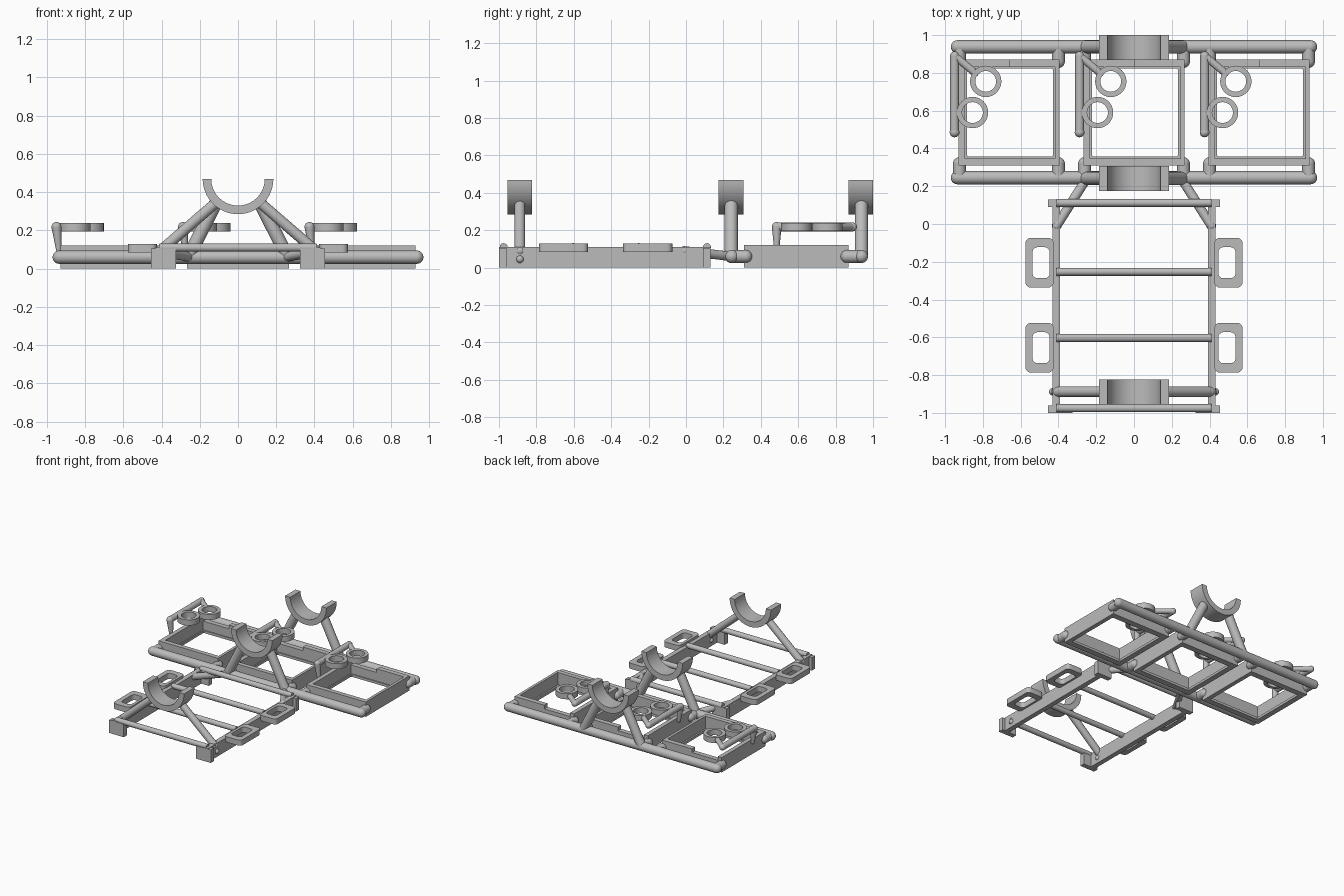
import bpy, bmesh, math
from mathutils import Vector

if "Cube" in bpy.data.objects:
    bpy.data.objects.remove(bpy.data.objects["Cube"])

grey = bpy.data.materials.new("plain grey")
grey.diffuse_color = (0.5, 0.5, 0.5, 1)
grey.use_nodes = True
grey.node_tree.nodes["Principled BSDF"].inputs["Base Color"].default_value = grey.diffuse_color


def finish(name, bm, smooth=False):
    bmesh.ops.recalc_face_normals(bm, faces=bm.faces)
    me = bpy.data.meshes.new(name)
    bm.to_mesh(me)
    bm.free()
    ob = bpy.data.objects.new(name, me)
    bpy.context.collection.objects.link(ob)
    me.materials.append(grey)
    if smooth:
        bpy.ops.object.select_all(action='DESELECT')
        ob.select_set(True)
        bpy.context.view_layer.objects.active = ob
        bpy.ops.object.shade_smooth_by_angle(angle=math.radians(35))
    return ob


def box(name, x0, x1, y0, y1, z0, z1):
    bm = bmesh.new()
    bmesh.ops.create_cube(bm, size=1)
    for v in bm.verts:
        v.co = ((x0 + x1) / 2 + v.co.x * (x1 - x0),
                (y0 + y1) / 2 + v.co.y * (y1 - y0),
                (z0 + z1) / 2 + v.co.z * (z1 - z0))
    return finish(name, bm)


def rod(name, a, b, r, r_end=None, balls=(True, True)):
    """Round bar between two points, with optional ball ends."""
    a, b = Vector(a), Vector(b)
    r_end = r if r_end is None else r_end
    rot = (b - a).to_track_quat('Z', 'Y')
    bm = bmesh.new()
    bmesh.ops.create_cone(bm, cap_ends=True, segments=24, radius1=r,
                          radius2=r_end, depth=(b - a).length)
    for v in bm.verts:
        v.co = rot @ v.co + (a + b) / 2
    for p, rad, on in ((a, r, balls[0]), (b, r_end, balls[1])):
        if on:
            res = bmesh.ops.create_uvsphere(bm, u_segments=24, v_segments=12, radius=rad)
            bmesh.ops.translate(bm, verts=res['verts'], vec=p)
    return finish(name, bm, True)


def band(name, outer, inner, place, t0, t1, closed=True):
    """Solid strip between two matching outlines, extruded from t0 to t1."""
    bm = bmesh.new()
    rows = [[bm.verts.new(place(p[0], p[1], t)) for p in loop]
            for loop, t in ((outer, t0), (outer, t1), (inner, t1), (inner, t0))]
    n = len(outer)
    for i in range(n if closed else n - 1):
        j = (i + 1) % n
        for k in range(4):
            a, b = rows[k], rows[(k + 1) % 4]
            bm.faces.new((a[i], a[j], b[j], b[i]))
    if not closed:
        for i in (0, -1):
            bm.faces.new([row[i] for row in rows])
    return finish(name, bm, True)


def flat(x, y, t):
    return (x, y, t)


def circle(cx, cy, r, n=32, a0=0, a1=2 * math.pi, end=False):
    m = n - 1 if end else n
    return [(cx + r * math.cos(a0 + (a1 - a0) * i / m),
             cy + r * math.sin(a0 + (a1 - a0) * i / m)) for i in range(n)]


def rounded(x0, x1, y0, y1, r, steps=6):
    pts = []
    for k, (cx, cy) in enumerate(((x1 - r, y1 - r), (x0 + r, y1 - r),
                                  (x0 + r, y0 + r), (x1 - r, y0 + r))):
        q = k * math.pi / 2
        pts += circle(cx, cy, r, steps, q, q + math.pi / 2, True)
    return pts


# Cradles with their splayed legs
for label, y0, leg_y, foot_x, foot_z, r in (("front", -0.955, -0.888, 0.41, 0.09, 0.028),
                                            ("middle", 0.175, 0.242, 0.26, 0.06, 0.035),
                                            ("rear", 0.868, 0.938, 0.26, 0.06, 0.035)):
    arc = (33, math.pi, 2 * math.pi, True)
    band(label + "_cradle", circle(0, 0.47, 0.185, *arc), circle(0, 0.47, 0.14, *arc),
         lambda x, z, t: (x, t, z), y0, y0 + 0.132, closed=False)
    for s in (-1, 1):
        rod(label + "_cradle_leg", (s * foot_x, leg_y, foot_z),
            (s * 0.115, leg_y, 0.345), r, balls=(True, False))

# Long rails carrying the trays
for label, y in (("front", 0.245), ("rear", 0.938)):
    rod(label + "_long_rail", (-0.935, y, 0.06), (0.935, y, 0.06), 0.035)

# Three trays, each with rail stubs and a ring holder
for cx in (-0.662, 0, 0.662):
    x0, x1, y0, y1 = cx - 0.267, cx + 0.267, 0.31, 0.87
    box("tray_left_wall", x0, x0 + 0.035, y0, y1, 0, 0.12)
    box("tray_right_wall", x1 - 0.022, x1, y0, y1, 0, 0.12)
    box("tray_front_wall", x0, x1, y0, y0 + 0.037, 0, 0.12)
    box("tray_back_low_wall", x0, cx, y1 - 0.04, y1, 0, 0.09)
    box("tray_back_high_wall", cx, x1, y1 - 0.04, y1, 0, 0.12)
    ix0, ix1, iy0, iy1 = x0 + 0.03, x1 - 0.02, y0 + 0.03, y1 - 0.03
    band("tray_ledge", rounded(ix0, ix1, iy0, iy1, 0.005, 2),
         rounded(ix0 + 0.015, ix1 - 0.015, iy0 + 0.018, iy1 - 0.018, 0.005, 2),
         flat, 0, 0.02)
    for s in (-1, 1):
        sx = cx + s * 0.262
        rod("tray_front_stub", (sx, 0.245, 0.06), (sx, 0.32, 0.06), 0.034)
        rod("tray_rear_stub", (sx, 0.938, 0.06), (sx, 0.86, 0.06), 0.034)
    ax, az = cx - 0.288, 0.218
    rod("holder_arm", (ax, 0.485, az), (ax, 0.89, az), 0.024)
    rod("holder_post", (ax, 0.485, az), (ax + 0.012, 0.485, 0.1), 0.026, 0.014)
    rod("holder_branch", (ax, 0.89, az), (cx - 0.18, 0.80, az), 0.02)
    for rx, ry in ((-0.123, 0.755), (-0.193, 0.59)):
        band("holder_ring", circle(cx + rx, ry, 0.083), circle(cx + rx, ry, 0.055),
             flat, 0.195, 0.24)

# Lower frame, mirrored left and right
for s in (-1, 1):
    box("frame_side_rail", s * 0.393, s * 0.432, -1, 0.13, 0, 0.11)
    for label, y0 in (("front", -1.0), ("rear", 0.09)):
        box(label + "_frame_foot", s * 0.325, s * 0.456, y0, y0 + 0.04, 0, 0.105)
    rod("frame_brace", (s * 0.41, -0.01, 0.09), (s * 0.25, 0.242, 0.06), 0.025)
    rod("frame_pin", (s * 0.40, -0.888, 0.045), (s * 0.43, -0.888, 0.045), 0.02)
    for cy in (-0.205, -0.655):
        outer = rounded(0.425, 0.575, cy - 0.132, cy + 0.132, 0.03)
        inner = rounded(0.447, 0.537, cy - 0.082, cy + 0.082, 0.025)
        band("side_handle", [(s * x, y) for x, y in outer],
             [(s * x, y) for x, y in inner], flat, 0.085, 0.13)

# Cross bars of the lower frame
for y in (-0.975, -0.603, -0.253, 0.112):
    rod("frame_cross_bar", (-0.41, y, 0.11), (0.41, y, 0.11), 0.021, balls=(False, False))
